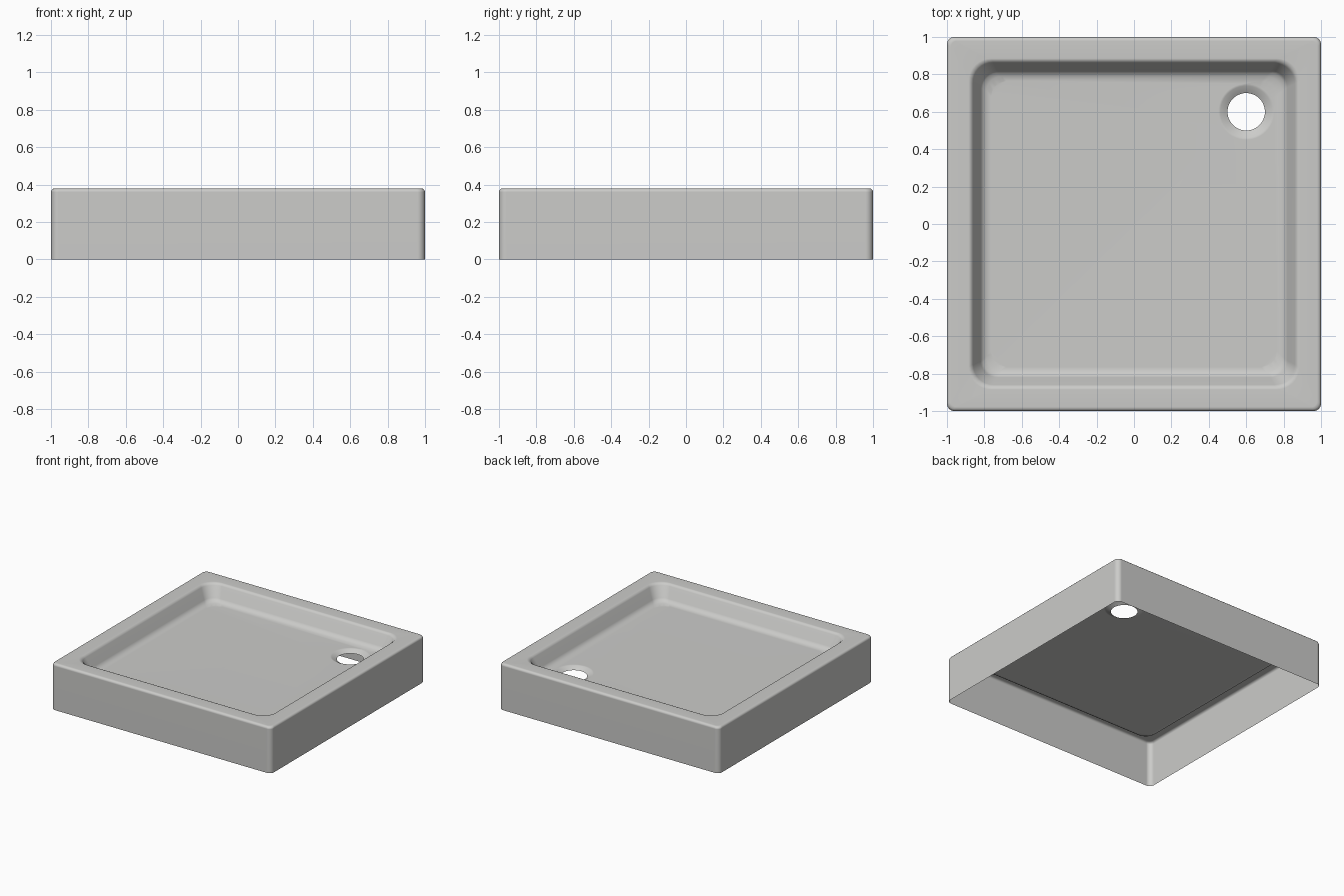
import bpy, bmesh
from math import sin, cos, pi, radians
from mathutils import Vector

if "Cube" in bpy.data.objects:
    bpy.data.objects.remove(bpy.data.objects["Cube"], do_unlink=True)

CORNER_STEPS = 8
DRAIN = Vector((0.6, 0.6, 0))


def rounded_square(half, radius, z):
    """Points of a rounded square, counter-clockwise from above."""
    c = half - radius
    pts = []
    for q, (sx, sy) in enumerate(((1, 1), (-1, 1), (-1, -1), (1, -1))):
        for i in range(CORNER_STEPS + 1):
            a = (q + i / CORNER_STEPS) * pi / 2
            pts.append((sx * c + radius * cos(a), sy * c + radius * sin(a), z))
    return pts


def circle(radius, z, n=48):
    return [DRAIN + Vector((radius * cos(2 * pi * i / n), radius * sin(2 * pi * i / n), z))
            for i in range(n)]


def loft(bm, loops):
    """Skin successive closed loops, from the outside inwards."""
    rings = [[bm.verts.new(p) for p in loop] for loop in loops]
    for a, b in zip(rings, rings[1:]):
        n = len(a)
        for i in range(n):
            j = (i + 1) % n
            bm.faces.new((a[i], a[j], b[j], b[i]))
    return rings


def ring_edges(bm, ring):
    return [bm.edges.get((v, ring[i - 1])) for i, v in enumerate(ring)]


bm = bmesh.new()

# Skirt, rolled rim and basin wall: half width, corner radius, height
profile = [
    (1.0, 0.04, 0.0), (1.0, 0.04, 0.36), (0.997, 0.04, 0.37),
    (0.99, 0.036, 0.377), (0.978, 0.03, 0.38),
    (0.885, 0.12, 0.38), (0.872, 0.115, 0.376), (0.86, 0.11, 0.364),
    (0.82, 0.09, 0.282), (0.808, 0.085, 0.266), (0.79, 0.085, 0.256),
    (0.765, 0.085, 0.25),
]
wall = loft(bm, [rounded_square(*p) for p in profile])

# Dished drain with an open hole
dish = loft(bm, [circle(0.15, 0.25), circle(0.138, 0.247),
                 circle(0.115, 0.235), circle(0.1, 0.226)])

# Flat floor between basin wall and drain
fill = bmesh.ops.triangle_fill(
    bm, use_beauty=True, normal=(0, 0, 1),
    edges=ring_edges(bm, wall[-1]) + ring_edges(bm, dish[0]))
for f in fill["geom"]:
    if isinstance(f, bmesh.types.BMFace):
        f.normal_update()
        if f.normal.z < 0:
            f.normal_flip()

mesh = bpy.data.meshes.new("shower_tray")
bm.to_mesh(mesh)
bm.free()
tray = bpy.data.objects.new("shower_tray", mesh)
bpy.context.collection.objects.link(tray)

# Pale grey enamel
mat = bpy.data.materials.new("pale_grey_enamel")
mat.use_nodes = True
colour = (0.6, 0.6, 0.585, 1)
mat.diffuse_color = colour
mat.node_tree.nodes["Principled BSDF"].inputs["Base Color"].default_value = colour
mesh.materials.append(mat)

# Smooth shading with flat large faces
bpy.ops.object.select_all(action="DESELECT")
tray.select_set(True)
bpy.context.view_layer.objects.active = tray
bpy.ops.object.shade_smooth_by_angle(angle=radians(40))
weighted = tray.modifiers.new("weighted_normals", "WEIGHTED_NORMAL")
weighted.keep_sharp = True
